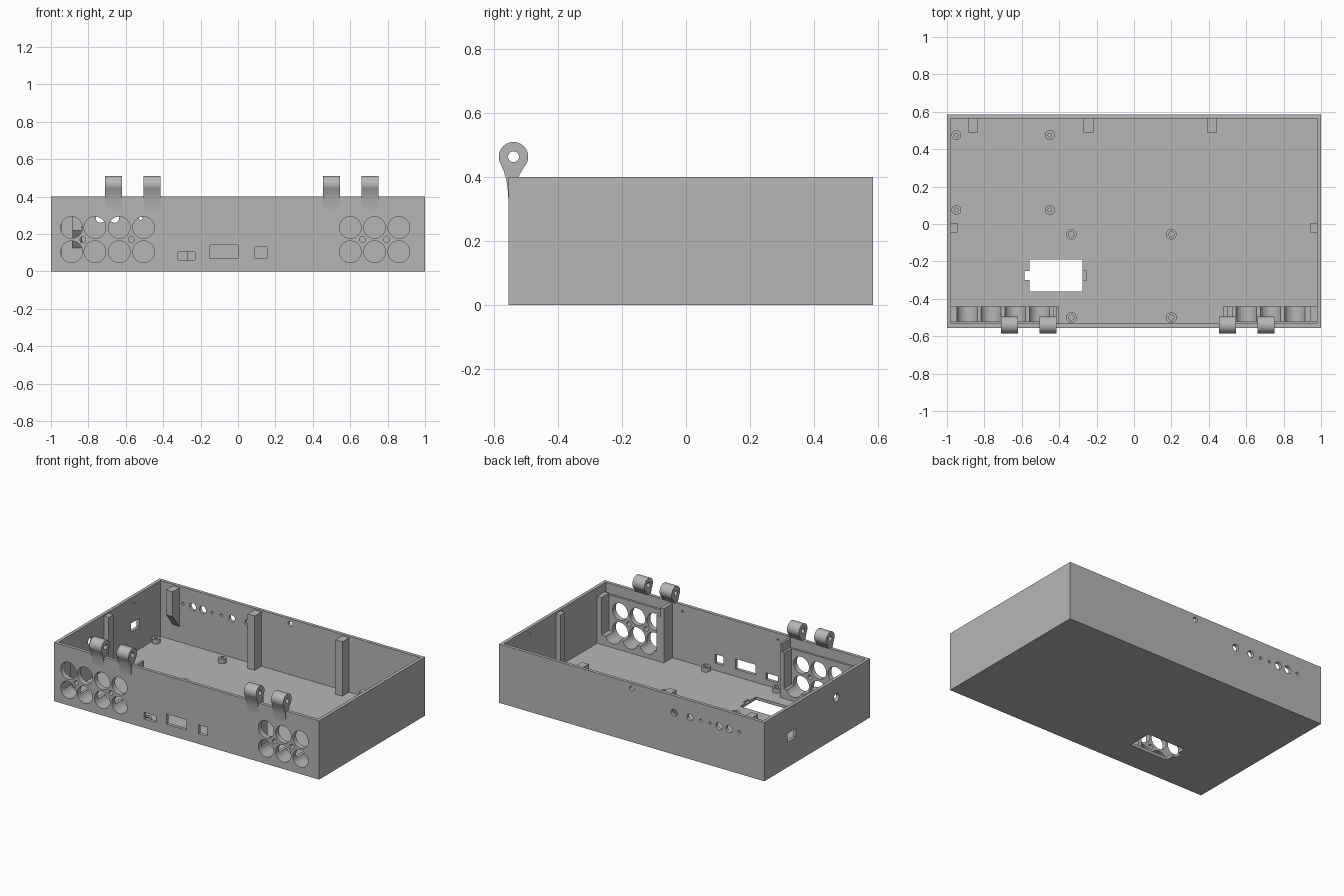
import bpy, bmesh
from math import sin, cos, radians, tau

cube = bpy.data.objects.get("Cube")
if cube:
    bpy.data.objects.remove(cube, do_unlink=True)

grey = bpy.data.materials.new("plain_grey")
grey.use_nodes = True
grey.diffuse_color = (0.47, 0.47, 0.47, 1)
grey.node_tree.nodes["Principled BSDF"].inputs["Base Color"].default_value = (0.47, 0.47, 0.47, 1)

FRONT, BACK, TOP, WALL, FLOOR = -0.555, 0.585, 0.4, 0.022, 0.02
IN = 1 - WALL


def circle(a, b, r, n=40):
    return [(a + r * cos(tau * i / n), b + r * sin(tau * i / n)) for i in range(n)]


def rect(a0, a1, b0, b1):
    return [(a0, b0), (a1, b0), (a1, b1), (a0, b1)]


def prism(pts, axis, lo, hi):
    """Describe a profile extruded along one axis."""
    return pts, axis, lo, hi


def box(x0, x1, y0, y1, z0, z1):
    return prism(rect(x0, x1, y0, y1), "z", z0, z1)


def build(name, prisms):
    bm = bmesh.new()
    for pts, axis, lo, hi in prisms:
        place = {"x": lambda a, b: (lo, a, b),
                 "y": lambda a, b: (a, lo, b),
                 "z": lambda a, b: (a, b, lo)}[axis]
        face = bm.faces.new([bm.verts.new(place(a, b)) for a, b in pts])
        ext = bmesh.ops.extrude_face_region(bm, geom=[face])["geom"]
        step = [(hi - lo) * (axis == k) for k in "xyz"]
        bmesh.ops.translate(bm, vec=step, verts=[v for v in ext if isinstance(v, bmesh.types.BMVert)])
    bmesh.ops.recalc_face_normals(bm, faces=bm.faces)
    mesh = bpy.data.meshes.new(name)
    bm.to_mesh(mesh)
    bm.free()
    mesh.materials.append(grey)
    obj = bpy.data.objects.new(name, mesh)
    bpy.context.collection.objects.link(obj)
    return obj


def select(obj):
    bpy.ops.object.select_all(action="DESELECT")
    obj.select_set(True)
    bpy.context.view_layer.objects.active = obj


def cut(obj, prisms):
    cutter = build("cutter", prisms)
    cutter.hide_render = True
    mod = obj.modifiers.new("cut", "BOOLEAN")
    mod.operation, mod.solver, mod.object = "DIFFERENCE", "EXACT", cutter
    select(obj)
    bpy.ops.object.modifier_apply(modifier=mod.name)
    bpy.data.objects.remove(cutter, do_unlink=True)


def smooth(obj):
    select(obj)
    bpy.ops.object.shade_smooth_by_angle(angle=radians(30))


# Grille holes, shared by the front wall and the mounts behind it
columns = {"right": [-0.89, -0.765, -0.635, -0.505], "left": [0.6, 0.73, 0.86]}
screws = {"right": [-0.83, -0.57], "left": [0.665, 0.795]}


def grille(side):
    holes = [prism(circle(x, z, 0.058), "y", -0.6, -0.43)
             for x in columns[side] for z in (0.105, 0.235)]
    return holes + [prism(circle(x, 0.17, 0.016, 20), "y", -0.6, -0.43) for x in screws[side]]


# Open tray with its wall and floor openings
tray = build("tray", [box(-1, 1, FRONT, BACK, 0, TOP)])
cut(tray, [box(-IN, IN, FRONT + WALL, BACK - WALL, FLOOR, TOP + 0.1)])
cut(tray, grille("right") + grille("left"))

ports = [(-0.32, -0.23, 0.06, 0.105), (-0.15, 0, 0.07, 0.14), (0.09, 0.155, 0.07, 0.13)]
cut(tray, [prism(rect(*p), "y", -0.6, -0.5) for p in ports])

back_holes = [(-0.32, 0.023), (-0.44, 0.023), (-0.52, 0.01), (-0.59, 0.009),
              (-0.66, 0.025), (-0.735, 0.025), (-0.81, 0.01)]
cut(tray, [prism(circle(x, 0.285, r, 24), "y", 0.5, 0.65) for x, r in back_holes]
    + [prism(circle(0, 0.365, 0.017, 24), "y", 0.5, 0.65)])
cut(tray, [prism(rect(0.245, 0.335, 0.17, 0.23), "x", -1.1, -0.9),
           prism(circle(-0.19, 0.275, 0.028, 24), "x", -1.1, -0.9)])

# Blind lid screw dimples inside the walls
cut(tray, [prism(circle(x, 0.355, 0.008, 12), "y", FRONT + 0.01, -0.5) for x in (-0.32, 0.4)]
    + [prism(circle(0.28, 0.355, 0.008, 12), "x", s * 0.9, s * 0.99) for s in (-1, 1)])

# Floor window with a notch and a shallow clip recess
cut(tray, [box(-0.56, -0.275, -0.36, -0.19, -0.1, 0.1)])
cut(tray, [box(-0.585, -0.5, -0.3, -0.25, -0.1, 0.1)])
cut(tray, [box(-0.3, -0.255, -0.3, -0.25, 0.01, 0.1)])
smooth(tray)

# Speaker mounts: backing panel, scalloped cradle and side posts
for side, x0, x1 in (("right", -IN, -0.4), ("left", 0.475, IN)):
    for part, y0, y1, top in (("panel", FRONT + WALL, -0.52, 0.33), ("cradle", -0.52, -0.44, 0.085)):
        mount = build(f"{side}_speaker_{part}", [box(x0, x1, y0, y1, FLOOR, top)])
        cut(mount, grille(side))
        smooth(mount)
build("speaker_posts", [
    box(-IN, -0.95, -0.52, -0.44, FLOOR, 0.34),
    box(-0.43, -0.4, -0.52, -0.44, FLOOR, 0.33),
    box(-0.415, -0.4, FRONT + WALL, -0.44, FLOOR, 0.39),
    box(0.475, 0.53, -0.52, -0.44, FLOOR, 0.33),
    box(0.475, 0.5, FRONT + WALL, -0.44, FLOOR, 0.39),
    box(0.945, IN, -0.52, -0.44, FLOOR, 0.34)])

# Lid support ribs; the corner one tapers into the back wall
rib_back = BACK - WALL
build("back_ribs", [box(x, x + 0.053, 0.49, rib_back, FLOOR, 0.39) for x in (-0.27, 0.39)])
build("tapered_rib", [prism([(0.49, 0.39), (rib_back, 0.39), (rib_back, 0.125), (0.49, 0.22)],
                            "x", -0.885, -0.835)])
build("side_ribs", [box(s * 0.943, s * IN, -0.045, 0.005, FLOOR, 0.39) for s in (-1, 1)])

# Circuit board standoffs
spots = [(x, y, 0.026, 0.01) for x in (-0.95, -0.45) for y in (0.075, 0.475)]
spots += [(x, y, 0.028, 0.014) for x in (-0.335, 0.2) for y in (-0.5, -0.055)]
standoffs = build("standoffs", [prism(circle(x, y, r, 28), "z", FLOOR, 0.05) for x, y, r, h in spots])
cut(standoffs, [prism(circle(x, y, h, 20), "z", 0.022, 0.1) for x, y, r, h in spots])
smooth(standoffs)

# Hinge knuckles flowing down onto the front wall
CY, CZ, R = -0.54, 0.464, 0.046
knuckle = [(CY + R * cos(radians(a)), CZ + R * sin(radians(a))) for a in range(-45, 211, 5)]
knuckle += [(-0.569, 0.415), (-0.562, 0.39), (-0.558, 0.36), (-0.556, 0.33),
            (-0.545, 0.33), (-0.545, 0.395), (-0.525, 0.4)]
for i, x in enumerate((-0.71, -0.505, 0.455, 0.66)):
    hinge = build(f"hinge_knuckle_{i + 1}", [prism(knuckle, "x", x, x + 0.09)])
    cut(hinge, [prism(circle(CY, CZ, 0.017, 24), "x", x - 0.1, x + 0.2)])
    smooth(hinge)
